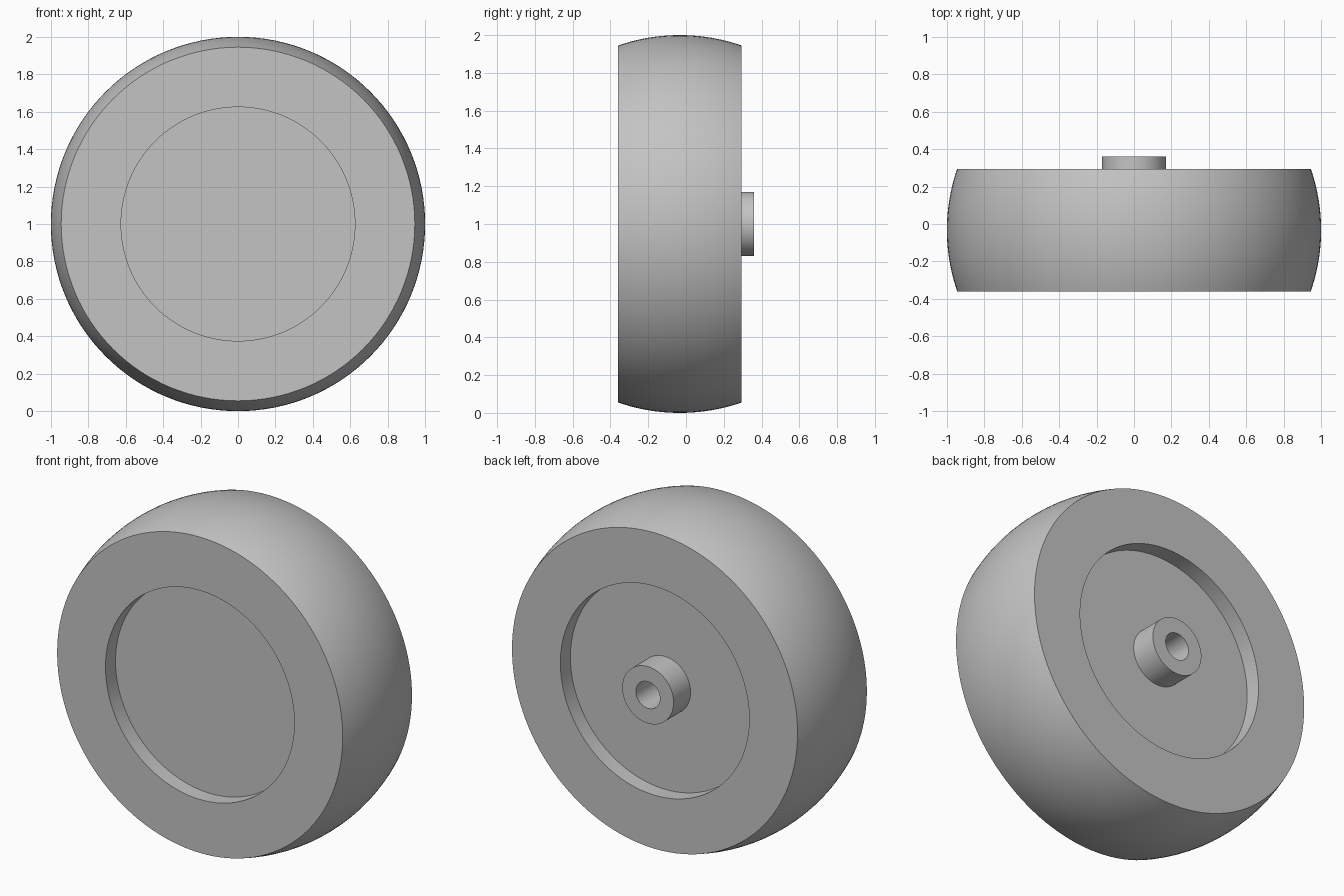
import bpy, bmesh, math
from mathutils import Vector, Matrix

if "Cube" in bpy.data.objects:
    bpy.data.objects.remove(bpy.data.objects["Cube"], do_unlink=True)

grey = bpy.data.materials.new("plain_grey")
grey.use_nodes = True
colour = (0.55, 0.55, 0.55, 1)
grey.diffuse_color = colour
grey.node_tree.nodes["Principled BSDF"].inputs["Base Color"].default_value = colour

SEGMENTS = 128
FRONT, BACK = -0.36, 0.295      # flat side faces
MIDDLE = (FRONT + BACK) / 2
RECESS, DEPTH = 0.625, 0.095    # dished centre on both sides
HUB, HUB_END, BORE, BORE_END = 0.17, 0.36, 0.08, -0.1


def lathe(name, profile):
    """Spin (radius, y) points about the y axis, standing on the ground."""
    bm = bmesh.new()
    verts = [bm.verts.new((r, y, 0)) for r, y in profile]
    edges = [bm.edges.new(pair) for pair in zip(verts, verts[1:])]
    bmesh.ops.spin(bm, geom=verts + edges, cent=(0, 0, 0), axis=(0, 1, 0),
                   angle=math.tau, steps=SEGMENTS, use_merge=True)
    bmesh.ops.remove_doubles(bm, verts=bm.verts, dist=1e-4)
    bmesh.ops.recalc_face_normals(bm, faces=bm.faces)
    bmesh.ops.translate(bm, verts=bm.verts, vec=(0, 0, 1))
    mesh = bpy.data.meshes.new(name)
    bm.to_mesh(mesh)
    bm.free()
    mesh.materials.append(grey)
    obj = bpy.data.objects.new(name, mesh)
    bpy.context.collection.objects.link(obj)
    bpy.ops.object.select_all(action='DESELECT')
    obj.select_set(True)
    bpy.context.view_layer.objects.active = obj
    bpy.ops.object.shade_smooth_by_angle(angle=math.radians(30))
    return obj


# Rounded tread: a slice of a unit sphere
STEPS = 20
tread = []
for i in range(STEPS + 1):
    y = FRONT + (BACK - FRONT) * i / STEPS
    tread.append((math.sqrt(1 - (y - MIDDLE) ** 2), y))

# Front dish, tread, back dish, then the bored hub
front_dish = [(0, FRONT + DEPTH), (RECESS, FRONT + DEPTH), (RECESS, FRONT)]
back_dish = [(RECESS, BACK), (RECESS, BACK - DEPTH)]
hub = [(HUB, BACK - DEPTH), (HUB, HUB_END), (BORE, HUB_END),
       (BORE, BORE_END), (0, BORE_END)]
lathe("wheel", front_dish + tread + back_dish + hub)
